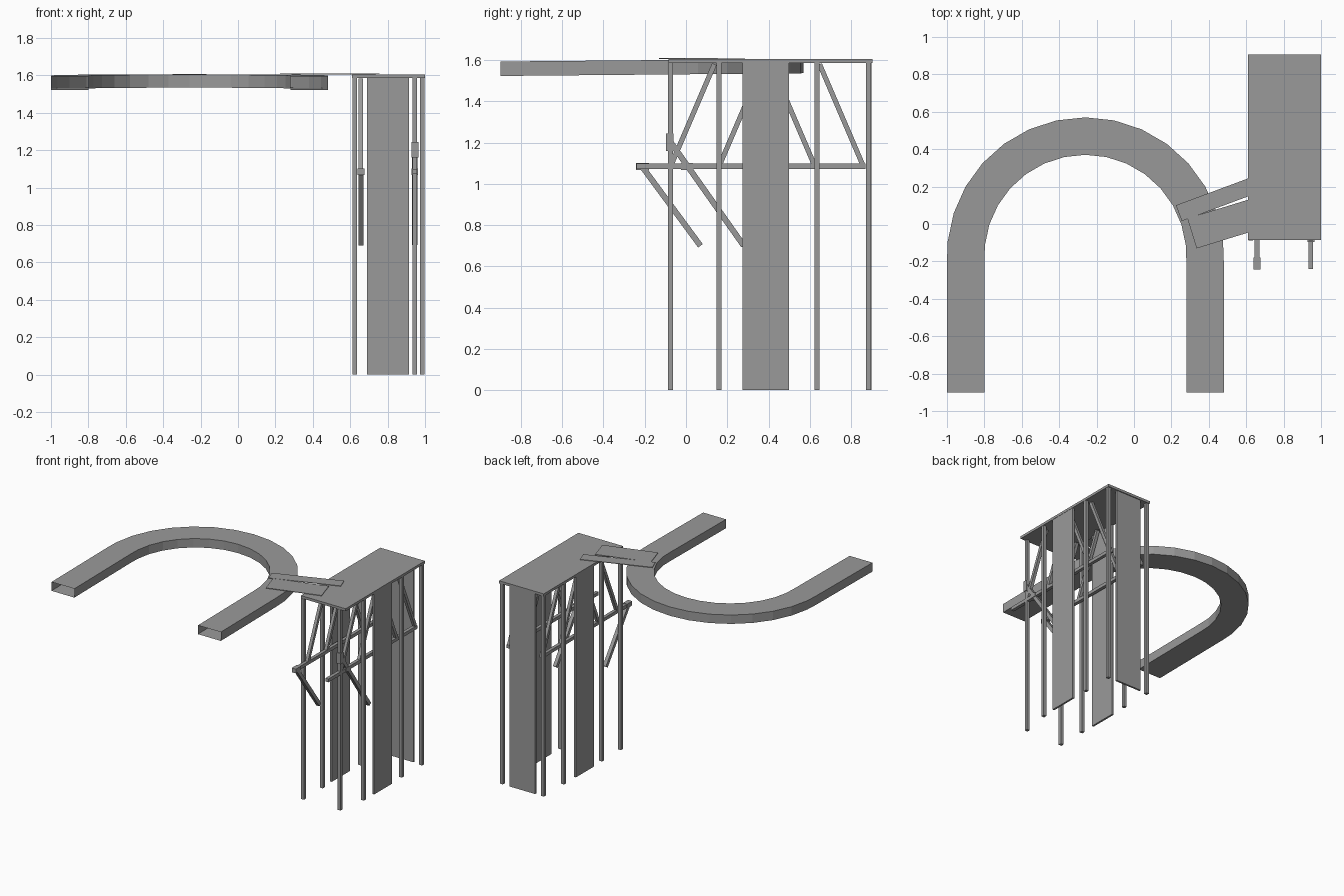
import bpy, bmesh
from math import radians, cos, sin, atan2, hypot
from mathutils import Matrix, Vector

if "Cube" in bpy.data.objects:
    bpy.data.objects.remove(bpy.data.objects["Cube"], do_unlink=True)

GREY = (0.32, 0.32, 0.32, 1)
grey = bpy.data.materials.new("plain grey")
grey.use_nodes = True
grey.diffuse_color = GREY
grey.node_tree.nodes["Principled BSDF"].inputs["Base Color"].default_value = GREY


def add_object(name, bm):
    bmesh.ops.recalc_face_normals(bm, faces=bm.faces)
    mesh = bpy.data.meshes.new(name)
    bm.to_mesh(mesh)
    bm.free()
    mesh.materials.append(grey)
    ob = bpy.data.objects.new(name, mesh)
    bpy.context.scene.collection.objects.link(ob)
    return ob


def block(name, centre, size, turn=Matrix()):
    bm = bmesh.new()
    bmesh.ops.create_cube(bm, size=1)
    bm.transform(Matrix.Translation(centre) @ turn @ Matrix.Diagonal((*size, 1)))
    return add_object(name, bm)


def box(name, x, y, z):
    """Box given by its (low, high) range on each axis."""
    block(name, [(a + b) / 2 for a, b in (x, y, z)], [b - a for a, b in (x, y, z)])


def beam(name, x, start, end, thick):
    """Square beam in the plane of constant x, from (y, z) to (y, z)."""
    dy, dz = end[0] - start[0], end[1] - start[1]
    centre = (x, (start[0] + end[0]) / 2, (start[1] + end[1]) / 2)
    block(name, centre, (thick, hypot(dy, dz), thick),
          Matrix.Rotation(atan2(dz, dy), 4, 'X'))


def plank(name, start, angle, length, width, z):
    turn = Matrix.Rotation(radians(angle), 4, 'Z')
    centre = Vector((*start, z)) + turn @ Vector((length / 2, 0, 0))
    block(name, centre, (length, width, 0.004), turn)


# Platform deck
DECK_Z = 1.585
box("deck", (0.61, 1.0), (-0.085, 0.905), (DECK_Z, 1.605))

# Posts; the front one on the left side stands a little further in
POST = 0.0125
for side, px in (("right", 0.625), ("left", 0.985)):
    for i, y in enumerate((-0.075, 0.16, 0.635, 0.885)):
        x = 0.945 if side == "left" and i == 0 else px
        box(f"{side}_post_{i + 1}", (x - POST, x + POST), (y - POST, y + POST), (0, DECK_Z))

# Tall wall panels
box("right_panel", (0.612, 0.627), (0.275, 0.5), (0, DECK_Z))
box("left_panel", (0.983, 0.998), (0.275, 0.5), (0, DECK_Z))
box("back_panel", (0.69, 0.915), (0.883, 0.898), (0, DECK_Z))

# Rails and diagonal braces, the braces mirrored about the middle
MID = 0.3925
for side, x in (("right", 0.657), ("left", 0.945)):
    box(f"{side}_rail", (x - 0.013, x + 0.013), (-0.24, 0.87), (1.072, 1.098))
    for m, label in ((-1, "front"), (1, "back")):
        beam(f"{side}_{label}_outer_brace", x,
             (MID + m * 0.255, 1.58), (MID + m * 0.465, 1.09), 0.024)
        beam(f"{side}_{label}_inner_brace", x,
             (MID + m * 0.02, 1.58), (MID + m * 0.23, 1.09), 0.024)

# Hanging struts with their brackets
beam("right_strut", 0.657, (-0.21, 1.08), (0.07, 0.7), 0.028)
box("right_rail_cap", (0.64, 0.676), (-0.243, -0.18), (1.068, 1.102))
beam("left_strut", 0.945, (-0.08, 1.21), (0.28, 0.7), 0.028)
box("left_rail_bracket", (0.927, 0.963), (-0.025, 0.035), (1.068, 1.102))
box("left_strut_cap", (0.928, 0.964), (-0.096, -0.06), (1.16, 1.245))

# Gangway planks
plank("narrow_plank", (0.24, 0.058), 20.4, 0.535, 0.09, 1.609)
plank("wide_plank", (0.31, -0.05), 17, 0.42, 0.168, 1.608)

# Curved hollow channel: a flat box section swept along a U, open at both ends
CX, CY, INNER, OUTER = -0.26, -0.17, 0.54, 0.74
path = [(1, 0, -0.9), (1, 0, -0.2)]
path += [(cos(radians(a)), sin(radians(a)), CY) for a in range(6, 180, 12)]
path += [(-1, 0, -0.2), (-1, 0, -0.9)]
bm = bmesh.new()
rings = []
for c, s, y0 in path:
    ring = []
    for r, h in ((INNER, 0), (OUTER, 0), (OUTER, 0.07), (INNER, 0.07)):
        y = y0 + r * s
        ring.append(bm.verts.new((CX + r * c, y, 1.523 + 0.009 * (y + 0.9) + h)))
    rings.append(ring)
for a, b in zip(rings, rings[1:]):
    for k in range(4):
        n = (k + 1) % 4
        bm.faces.new((a[k], a[n], b[n], b[k]))
add_object("curved_channel", bm)
